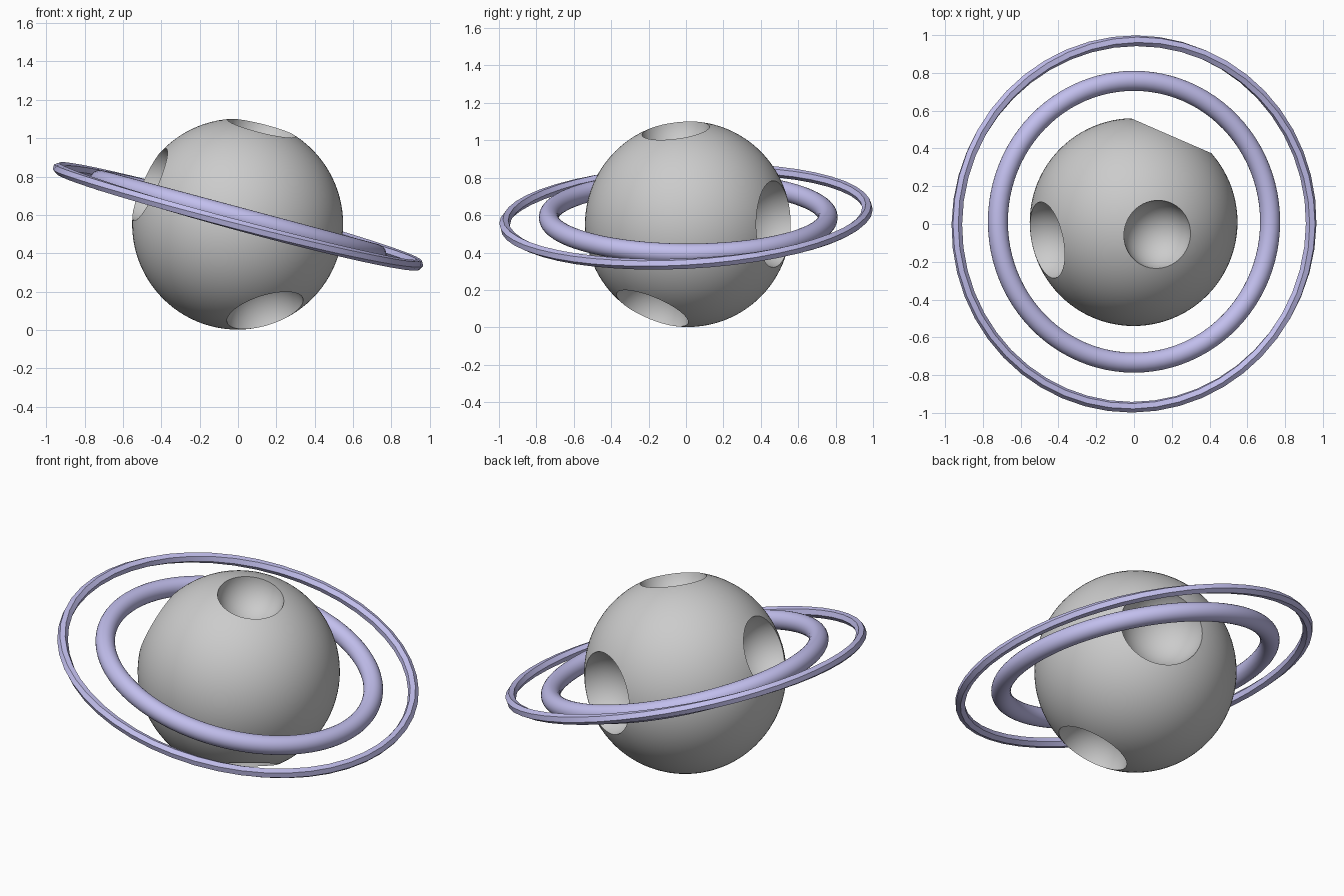
import bpy, bmesh
from math import radians, pi, cos, sin, sqrt
from mathutils import Vector

if "Cube" in bpy.data.objects:
    bpy.data.objects.remove(bpy.data.objects["Cube"])

R = 0.55
CENTRE = Vector((-0.002, 0.01, 0.552))

ring_mat = bpy.data.materials.new("ring_lilac")
ring_mat.diffuse_color = (0.54, 0.52, 0.85, 1)
ring_mat.use_nodes = True
ring_mat.node_tree.nodes["Principled BSDF"].inputs["Base Color"].default_value = ring_mat.diffuse_color


def ball(name, loc, radius, segs, rings):
    bpy.ops.mesh.primitive_uv_sphere_add(segments=segs, ring_count=rings, radius=radius, location=loc)
    ob = bpy.context.object
    ob.name = name
    return ob


def torus(name, loc, rot, major, minor, segs, sides, twist, angle):
    # swept ring whose cross-section turns by `twist` sides over one loop
    bm = bmesh.new()
    loops = []
    for i in range(segs):
        a = 2 * pi * i / segs
        t = 2 * pi / sides * twist * i / segs
        loop = []
        for j in range(sides):
            b = 2 * pi * j / sides + t
            r = major + minor * cos(b)
            loop.append(bm.verts.new((r * cos(a), r * sin(a), minor * sin(b))))
        loops.append(loop)
    for i in range(segs):
        shift = twist if i == segs - 1 else 0
        p, q = loops[i], loops[(i + 1) % segs]
        for j in range(sides):
            k = (j + 1) % sides
            bm.faces.new((p[j], q[(j + shift) % sides], q[(k + shift) % sides], p[k]))
    bmesh.ops.recalc_face_normals(bm, faces=bm.faces)
    me = bpy.data.meshes.new(name)
    bm.to_mesh(me)
    bm.free()
    me.materials.append(ring_mat)
    ob = bpy.data.objects.new(name, me)
    bpy.context.collection.objects.link(ob)
    ob.location = loc
    ob.rotation_euler = [radians(v) for v in rot]
    bpy.ops.object.select_all(action='DESELECT')
    ob.select_set(True)
    bpy.context.view_layer.objects.active = ob
    bpy.ops.object.shade_smooth_by_angle(angle=radians(angle))
    return ob


# Planet body
planet = ball("planet", CENTRE, R, 96, 48)

# Craters: direction from the centre and rim radius
craters = [
    ((0.125, -0.065, 0.50), 0.182),    # top
    ((0.20, 0.46, 0.0), 0.232),        # back right
    ((-0.457, -0.095, 0.206), 0.206),  # left
    ((0.143, -0.19, -0.45), 0.208),    # underside
]
for direction, rim in craters:
    n = Vector(direction).normalized()
    # sphere centred on the surface that leaves the wanted rim
    s = sqrt(2 * R * (R - sqrt(R * R - rim * rim)))
    cutter = ball("crater_cutter", CENTRE + n * R, s, 48, 24)
    cutter.rotation_euler = n.to_track_quat('Z', 'Y').to_euler()
    cutter.hide_render = True
    mod = planet.modifiers.new("crater", 'BOOLEAN')
    mod.operation = 'DIFFERENCE'
    mod.solver = 'EXACT'
    mod.object = cutter
    bpy.context.view_layer.objects.active = planet
    bpy.ops.object.modifier_apply(modifier=mod.name)
    bpy.data.objects.remove(cutter)

bpy.ops.object.select_all(action='DESELECT')
planet.select_set(True)
bpy.context.view_layer.objects.active = planet
bpy.ops.object.shade_smooth_by_angle(angle=radians(30))

# Rings: a smooth inner one and a thin faceted, twisted outer one
torus("inner_ring", (0, 0.012, 0.588), (0, 15, 0), 0.746, 0.053, 96, 24, 0, 40)
torus("outer_ring", (0, 0.0, 0.592), (2.6, 15, 0), 0.971, 0.029, 48, 6, 3, 30)
